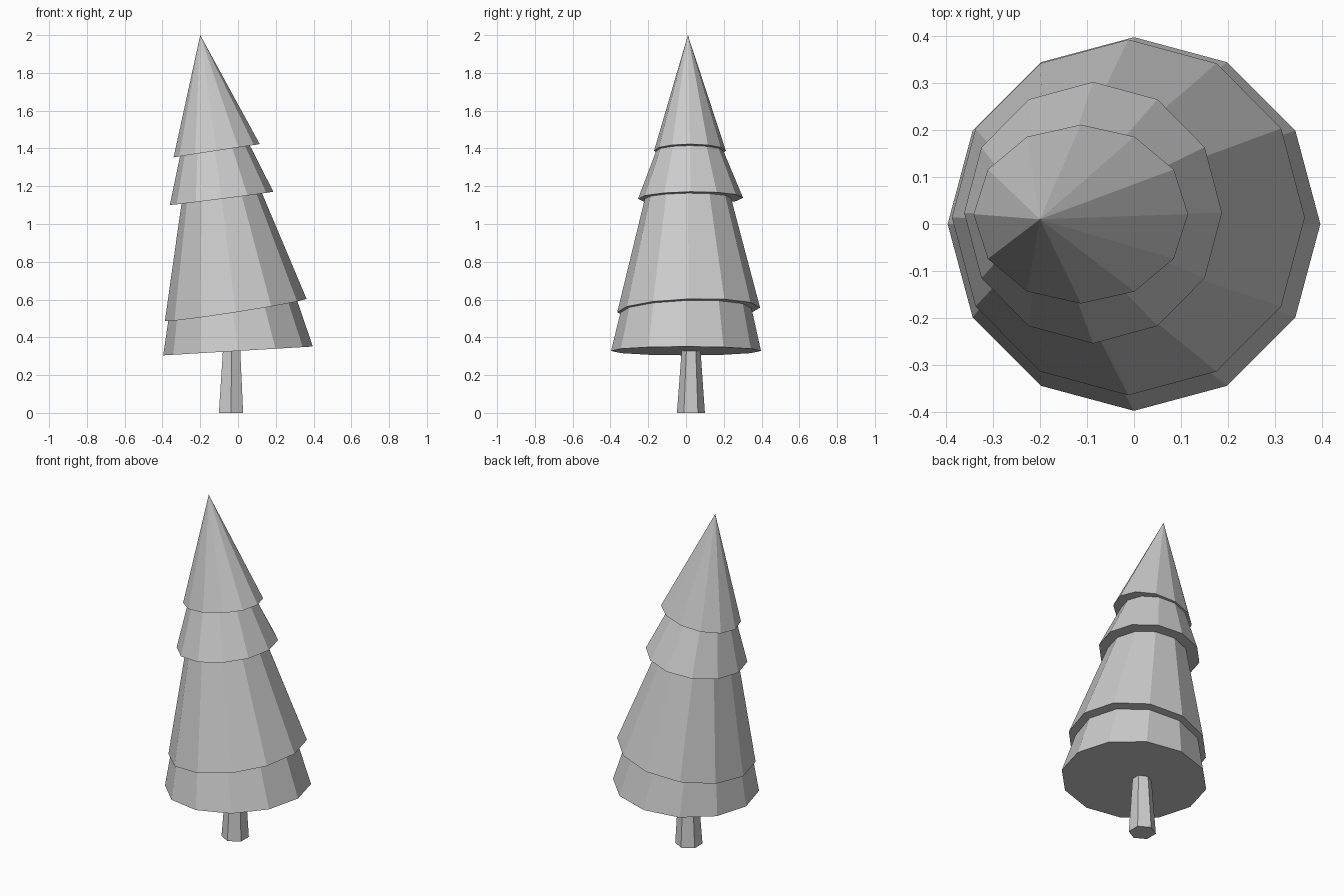
import bpy, bmesh
from math import cos, sin, tau

if "Cube" in bpy.data.objects:
    bpy.data.objects.remove(bpy.data.objects["Cube"])


def ring(bm, sides, centre, radii, slope=(0, 0), turn=0.0):
    """Polygon ring lying in a tilted plane; slope is dz/dx, dz/dy."""
    verts = []
    for i in range(sides):
        a = turn + tau * i / sides
        dx, dy = radii[0] * cos(a), radii[1] * sin(a)
        z = centre[2] + slope[0] * dx + slope[1] * dy
        verts.append(bm.verts.new((centre[0] + dx, centre[1] + dy, z)))
    return verts


def bridge(bm, low, high):
    n = len(low)
    for i in range(n):
        j = (i + 1) % n
        bm.faces.new((low[i], low[j], high[j], high[i]))


def finish(bm, name):
    bmesh.ops.recalc_face_normals(bm, faces=bm.faces)
    mesh = bpy.data.meshes.new(name)
    bm.to_mesh(mesh)
    bm.free()
    obj = bpy.data.objects.new(name, mesh)
    bpy.context.collection.objects.link(obj)
    return obj


# Tiered foliage: each tier is a rim, tucked under the next rim
# (rim centre, rim radii, rim slope, inner neck centre xy, neck radii)
tiers = [
    ((0.0, 0.0, 0.328), (0.396, 0.397), (0.059, 0.0), None, None),
    ((-0.012, 0.014, 0.545), (0.375, 0.378), (0.156, 0.033),
     (-0.028, 0.0), (0.341, 0.347)),
    ((-0.087, 0.024, 1.136), (0.274, 0.278), (0.128, 0.011),
     (-0.086, 0.01), (0.213, 0.228)),
    ((-0.113, 0.021, 1.388), (0.228, 0.19), (0.154, 0.0),
     (-0.122, 0.02), (0.185, 0.178)),
]
bm = bmesh.new()
previous = None
for centre, radii, slope, neck, neck_radii in tiers:
    rim = ring(bm, 12, centre, radii, slope)
    if previous is None:
        bm.faces.new(rim[::-1])
    else:
        z = (centre[2] + slope[0] * (neck[0] - centre[0])
             + slope[1] * (neck[1] - centre[1]))
        inner = ring(bm, 12, (*neck, z), neck_radii, slope)
        bridge(bm, previous, inner)
        bridge(bm, inner, rim)
    previous = rim
tip = bm.verts.new((-0.2, 0.01, 2.0))
for i in range(12):
    bm.faces.new((previous[i], previous[(i + 1) % 12], tip))
finish(bm, "foliage")

# Six-sided tapered trunk
bm = bmesh.new()
base = ring(bm, 6, (-0.037, 0.026, 0.0), (0.074, 0.074), turn=tau / 4)
top = ring(bm, 6, (-0.034, 0.027, 0.33), (0.053, 0.05), turn=tau / 4)
bm.faces.new(base[::-1])
bm.faces.new(top)
bridge(bm, base, top)
trunk = finish(bm, "trunk")
